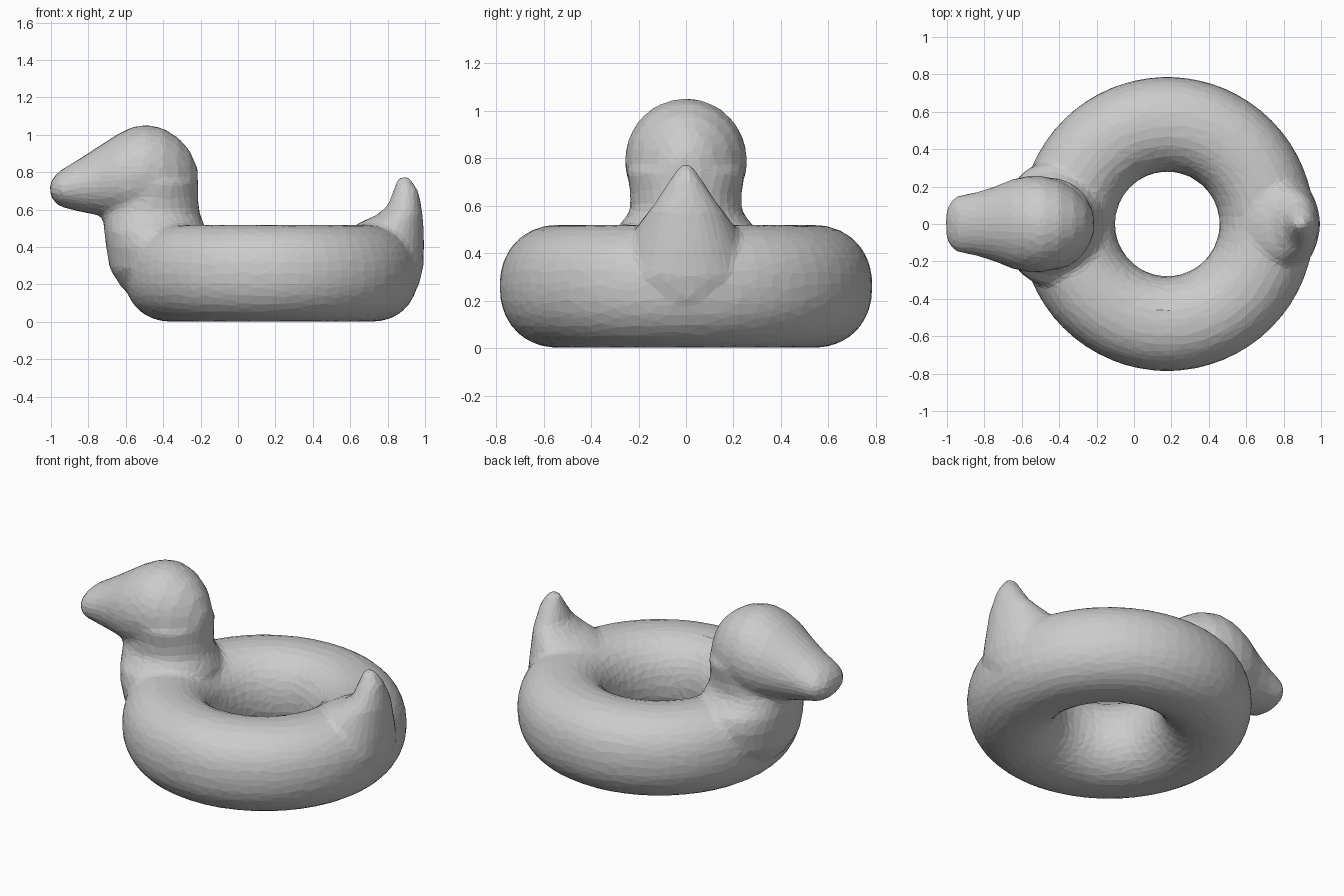
import bpy
import bmesh
from math import sin, cos, tau, copysign
from mathutils import Vector

if "Cube" in bpy.data.objects:
    bpy.data.objects.remove(bpy.data.objects["Cube"], do_unlink=True)

grey = bpy.data.materials.new("plain grey")
grey.use_nodes = True
colour = (0.6, 0.6, 0.6, 1)
grey.diffuse_color = colour
grey.node_tree.nodes["Principled BSDF"].inputs["Base Color"].default_value = colour

bm = bmesh.new()
X, Y, Z = Vector((1, 0, 0)), Vector((0, 1, 0)), Vector((0, 0, 1))


def skin(rings, closed=False):
    """Bridge rings of points, capping the ends unless the loft is closed."""
    loops = [[bm.verts.new(p) for p in ring] for ring in rings]
    n = len(loops[0])
    for a, b in zip(loops, loops[1:] + loops[:1] if closed else loops[1:]):
        for i in range(n):
            j = (i + 1) % n
            bm.faces.new((a[i], a[j], b[j], b[i]))
    if not closed:
        bm.faces.new(loops[0][::-1])
        bm.faces.new(loops[-1])


def loft(sections, along, across, n=32):
    """Ellipses from (position, low, high, half width in y)."""
    rings = []
    for pos, low, high, half in sections:
        centre = along * pos + across * (low + high) / 2
        rings.append([centre + across * (high - low) / 2 * cos(tau * i / n)
                      + Y * half * sin(tau * i / n) for i in range(n)])
    skin(rings)


def soft(v):
    return copysign(abs(v) ** 0.92, v)


# Inflated swim ring
ring_sections = []
for s in range(64):
    out = Vector((cos(tau * s / 64), sin(tau * s / 64), 0))
    ring_sections.append([Vector((0.178, 0, 0.26))
                          + out * (0.533 + 0.254 * soft(cos(tau * i / 28)))
                          + Z * 0.26 * soft(sin(tau * i / 28)) for i in range(28)])
skin(ring_sections, closed=True)

# Head tapering into the bill
loft([(-1.005, .68, .74, .07), (-.985, .645, .775, .115), (-.95, .615, .81, .15),
      (-.85, .59, .87, .168), (-.75, .57, .935, .198), (-.65, .55, 1.0, .24),
      (-.57, .53, 1.04, .257), (-.49, .53, 1.055, .257), (-.4, .53, 1.035, .235),
      (-.32, .54, .985, .19), (-.26, .57, .92, .13), (-.215, .66, .82, .06)], X, Z)

# Neck and chest
loft([(.1, -.5, -.22, .15), (.18, -.62, -.2, .25), (.28, -.685, -.16, .32),
      (.4, -.705, -.16, .34), (.48, -.715, -.165, .32), (.53, -.72, -.185, .27),
      (.58, -.73, -.205, .235), (.65, -.71, -.212, .235), (.75, -.67, -.215, .25)], Z, X)

# Upturned tail
loft([(.2, .75, .97, .15), (.3, .68, .992, .25), (.42, .6, .995, .24),
      (.5, .6, .992, .215), (.535, .66, .99, .19), (.57, .74, .988, .165),
      (.62, .8, .98, .125), (.7, .83, .965, .075), (.75, .845, .935, .04),
      (.778, .865, .91, .018)], Z, X)

bmesh.ops.recalc_face_normals(bm, faces=bm.faces)
mesh = bpy.data.meshes.new("duck_float")
bm.to_mesh(mesh)
bm.free()
mesh.materials.append(grey)
duck = bpy.data.objects.new("duck_float", mesh)
bpy.context.collection.objects.link(duck)

# Fuse the parts into one skin, soften the joins, then facet it
fuse = duck.modifiers.new("fuse", "REMESH")
fuse.mode = "VOXEL"
fuse.voxel_size = 0.016
blend = duck.modifiers.new("blend", "SMOOTH")
blend.factor = 0.5
blend.iterations = 10
facet = duck.modifiers.new("facet", "DECIMATE")
facet.ratio = 0.07
